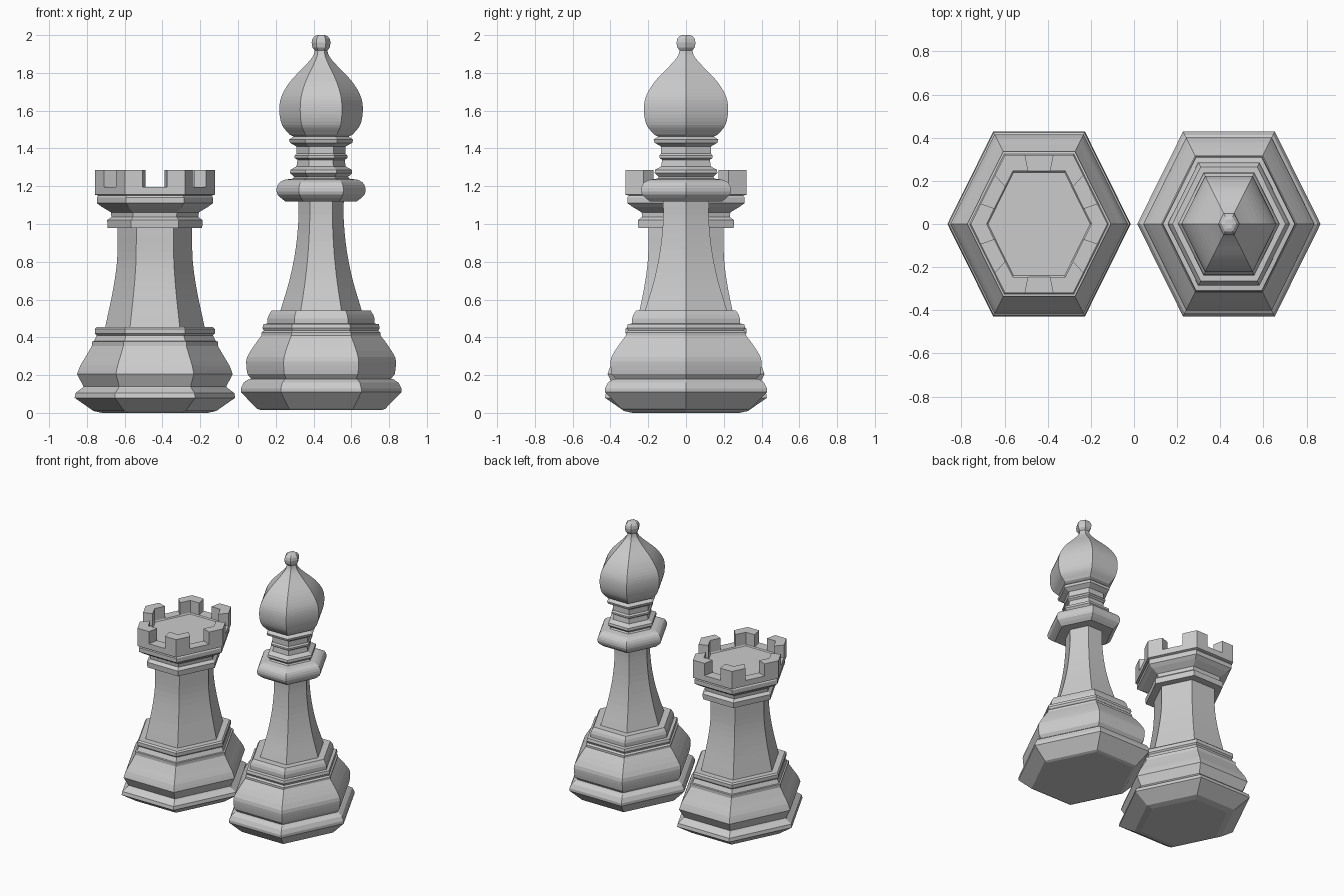
import bpy, bmesh
from math import cos, sin, pi
from mathutils import Vector

if "Cube" in bpy.data.objects:
    bpy.data.objects.remove(bpy.data.objects["Cube"])

STRETCH = 1.165  # hexagons are stretched so depth matches width


def hex_point(k, r):
    return Vector((r * cos(k * pi / 3), r * STRETCH * sin(k * pi / 3), 0))


def smooth(pts, n=4):
    """Catmull-Rom refinement of (radius, z) points."""
    p = [Vector(q) for q in pts]
    p = [2 * p[0] - p[1]] + p + [2 * p[-1] - p[-2]]
    out = []
    for i in range(1, len(p) - 2):
        a, b, c, d = p[i - 1:i + 3]
        for s in range(n):
            t = s / n
            v = (2 * b + (c - a) * t + (2 * a - 5 * b + 4 * c - d) * t**2
                 + (3 * b - a - 3 * c + d) * t**3) / 2
            out.append(tuple(v))
    return out + [tuple(pts[-1])]


def finish(bm, name, x):
    bmesh.ops.recalc_face_normals(bm, faces=bm.faces)
    me = bpy.data.meshes.new(name)
    bm.to_mesh(me)
    bm.free()
    ob = bpy.data.objects.new(name, me)
    ob.location.x = x
    bpy.context.collection.objects.link(ob)


def hex_turned(name, profile, x):
    """Six-sided body from a (radius, z) profile, capped at both ends."""
    bm = bmesh.new()
    rings = [[bm.verts.new(hex_point(k, r) + Vector((0, 0, z))) for k in range(6)]
             for r, z in profile]
    for lo, hi in zip(rings, rings[1:]):
        for k in range(6):
            j = (k + 1) % 6
            bm.faces.new((lo[k], lo[j], hi[j], hi[k]))
    bm.faces.new(rings[0])
    bm.faces.new(rings[-1])
    finish(bm, name, x)


# Rook body: foot, flared base, shaft, collar, crown rim and floor
rook = [(.28, 0), (.325, .01), (.425, .08), (.42, .105), (.385, .132), (.378, .14)]
rook += smooth([(.412, .205), (.395, .25), (.365, .30), (.333, .355)], 2)
rook += [(.333, .378), (.322, .38), (.307, .41), (.317, .42), (.317, .445), (.307, .455)]
rook += smooth([(.263, .455), (.222, .65), (.2, .81), (.197, .98)])
rook += [(.25, .98), (.253, 1.02), (.23, 1.037), (.233, 1.062), (.28, 1.09), (.307, 1.11),
         (.307, 1.14), (.3, 1.15), (.317, 1.155), (.317, 1.196), (.243, 1.196),
         (.237, 1.188)]
hex_turned("rook_body", rook, -.44)

# Rook battlements: one bent block on each corner
bm = bmesh.new()
OUT, INN, F = .317, .243, .295
for k in range(6):
    plan = []
    for r, order in ((OUT, (-1, 0, 1)), (INN, (1, 0, -1))):
        c = hex_point(k, r)
        plan += [c if s == 0 else c.lerp(hex_point(k + s, r), F) for s in order]
    lo = [bm.verts.new((p.x, p.y, 1.196)) for p in plan]
    hi = [bm.verts.new((p.x, p.y, 1.286)) for p in plan]
    bm.faces.new(lo[::-1])
    bm.faces.new(hi)
    for i in range(6):
        j = (i + 1) % 6
        bm.faces.new((lo[i], lo[j], hi[j], hi[i]))
finish(bm, "rook_battlements", -.44)

# Bishop body: foot, base, shaft, collars, bulb and finial
bishop = [(.32, .015), (.34, .022), (.425, .11), (.425, .13), (.41, .16), (.385, .177), (.37, .18)]
bishop += smooth([(.39, .205), (.396, .25), (.392, .295), (.352, .36), (.315, .41)], 2)
bishop += [(.315, .425), (.303, .435), (.31, .45), (.305, .47), (.283, .473),
           (.283, .5), (.276, .52), (.262, .542)]
bishop += smooth([(.215, .542), (.167, .705), (.135, .865), (.12, 1.02), (.12, 1.12)])
bishop += smooth([(.19, 1.12), (.23, 1.155), (.235, 1.19), (.22, 1.22), (.19, 1.235)], 2)
bishop += [(.15, 1.24), (.143, 1.25), (.165, 1.27), (.162, 1.287), (.13, 1.305), (.125, 1.34),
           (.14, 1.35), (.14, 1.362), (.13, 1.372), (.13, 1.41), (.165, 1.43),
           (.17, 1.447), (.145, 1.463)]
bishop += smooth([(.167, 1.473), (.207, 1.525), (.221, 1.6), (.21, 1.675), (.163, 1.755),
                  (.083, 1.84), (.045, 1.885), (.033, 1.918)])
bishop += [(.046, 1.935), (.05, 1.96), (.046, 1.98), (.034, 1.995), (.02, 2.0)]
hex_turned("bishop_body", bishop, .44)
